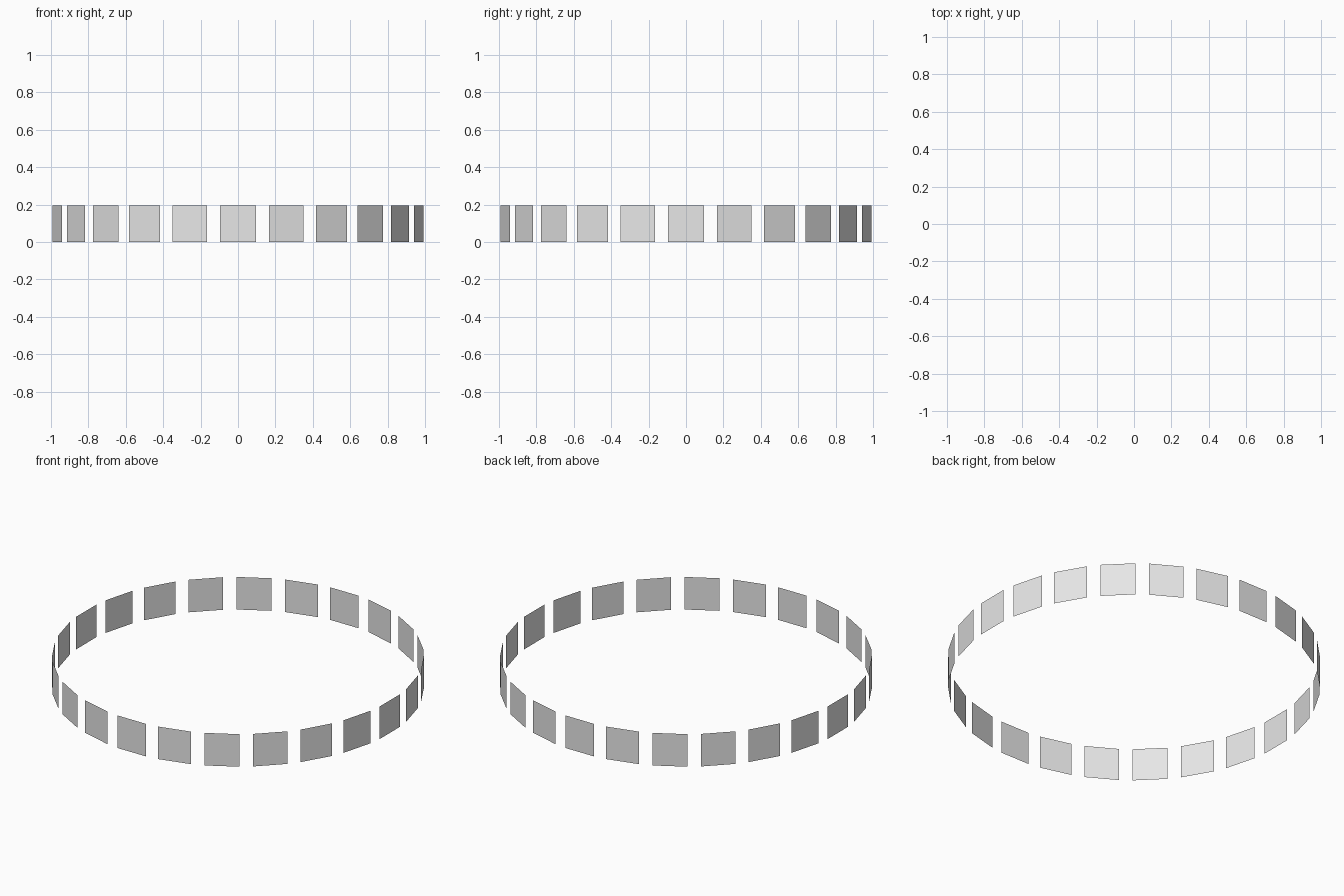
import bpy
import math

if "Cube" in bpy.data.objects:
    bpy.data.objects.remove(bpy.data.objects["Cube"])

COUNT = 24      # panels around the ring, one every 15 degrees
RADIUS = 1.0    # distance from the axis to each panel's centre
WIDTH = 0.19
HEIGHT = 0.194

grey = bpy.data.materials.new("light grey")
grey.diffuse_color = (0.8, 0.8, 0.8, 1.0)
grey.use_nodes = True
grey.node_tree.nodes["Principled BSDF"].inputs["Base Color"].default_value = grey.diffuse_color

# One flat upright panel facing -y, shared by the whole ring
w = WIDTH / 2
mesh = bpy.data.meshes.new("ring_panel")
mesh.from_pydata(
    [(-w, -RADIUS, 0), (w, -RADIUS, 0), (w, -RADIUS, HEIGHT), (-w, -RADIUS, HEIGHT)],
    [], [(0, 1, 2, 3)])
mesh.materials.append(grey)

# Ring of separate panels
for i in range(COUNT):
    panel = bpy.data.objects.new(f"ring_panel_{i + 1:02d}", mesh)
    panel.rotation_euler.z = math.tau * i / COUNT
    bpy.context.collection.objects.link(panel)
